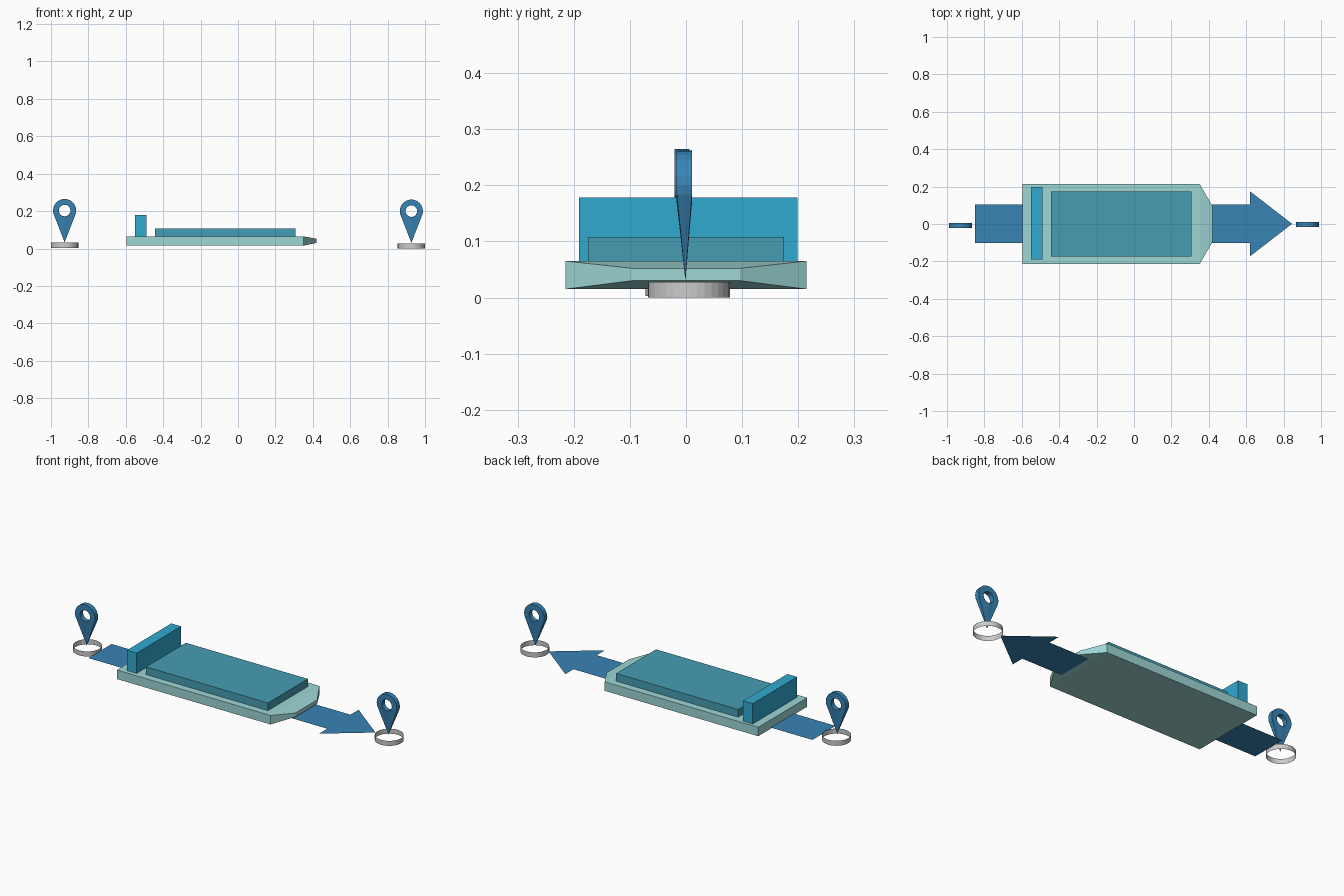
import bpy, bmesh, math
from mathutils import Vector

if "Cube" in bpy.data.objects:
    bpy.data.objects.remove(bpy.data.objects["Cube"])


def material(name, r, g, b):
    m = bpy.data.materials.new(name)
    m.diffuse_color = (r, g, b, 1)
    m.use_nodes = True
    m.node_tree.nodes["Principled BSDF"].inputs["Base Color"].default_value = m.diffuse_color
    return m


def finish(name, bm, mat=None, recalc=True):
    if recalc:
        bmesh.ops.recalc_face_normals(bm, faces=bm.faces)
    me = bpy.data.meshes.new(name)
    bm.to_mesh(me)
    bm.free()
    ob = bpy.data.objects.new(name, me)
    bpy.context.collection.objects.link(ob)
    if mat:
        me.materials.append(mat)
    return ob


def box(name, x0, x1, y0, y1, z0, z1, mat):
    bm = bmesh.new()
    bmesh.ops.create_cube(bm, size=1)
    for v in bm.verts:
        v.co = ((x0 + x1) / 2 + v.co.x * (x1 - x0),
                (y0 + y1) / 2 + v.co.y * (y1 - y0),
                (z0 + z1) / 2 + v.co.z * (z1 - z0))
    return finish(name, bm, mat)


def hull(mat):
    # three rectangular sections: stern, shoulder and narrowed nose
    bm = bmesh.new()
    sections = []
    for x, w, z0, z1 in ((-0.595, 0.215, 0.015, 0.065),
                         (0.35, 0.215, 0.015, 0.065),
                         (0.42, 0.096, 0.03, 0.052)):
        sections.append([bm.verts.new(p) for p in
                         ((x, -w, z0), (x, w, z0), (x, w, z1), (x, -w, z1))])
    for a, b in zip(sections, sections[1:]):
        for i in range(4):
            j = (i + 1) % 4
            bm.faces.new((a[i], a[j], b[j], b[i]))
    bm.faces.new(sections[0])
    bm.faces.new(sections[-1])
    return finish("deck", bm, mat)


def arrow(mat):
    # flat arrow running under the deck
    bm = bmesh.new()
    half = [(-0.85, 0.102), (0.62, 0.102), (0.62, 0.174)]
    outline = [(x, -y) for x, y in half] + [(0.845, 0)] + half[::-1]
    bm.faces.new([bm.verts.new((x, y + 0.001, 0.02)) for x, y in outline])
    return finish("direction_arrow", bm, mat, recalc=False)


def pin(name, x, y, dz, mat, n=24):
    # pierced disc whose lower rim is gathered into one sharp tip
    centre, tip = 0.2 + dz, Vector((x, y + 0.002, 0.03 + dz))
    bm = bmesh.new()
    rings = []
    for r, side in ((0.031, -1), (0.062, -1), (0.062, 1), (0.031, 1)):
        ring = []
        for i in range(n):
            a = math.tau * i / n
            p = Vector((x + r * math.cos(a), y + side * 0.0135,
                        centre + r * math.sin(a)))
            if r > 0.05 and math.sin(a) < -0.4:
                p = tip
            ring.append(bm.verts.new(p))
        rings.append(ring)
    for k in range(4):
        a, b = rings[k], rings[(k + 1) % 4]
        for i in range(n):
            j = (i + 1) % n
            bm.faces.new((a[i], a[j], b[j], b[i]))
    bmesh.ops.remove_doubles(bm, verts=bm.verts, dist=1e-5)
    return finish(name, bm, mat)


def base_ring(name, x, y, dz):
    # thin open band around the foot of a pin
    bm = bmesh.new()
    bmesh.ops.create_cone(bm, cap_ends=False, segments=32, radius1=0.073,
                          radius2=0.073, depth=0.028)
    bmesh.ops.translate(bm, verts=bm.verts, vec=(x, y, 0.014 + dz))
    return finish(name, bm)


blue = material("blue", 0.04, 0.23, 0.46)
pale = material("pale_teal", 0.34, 0.68, 0.66)
teal = material("teal", 0.06, 0.34, 0.45)
cyan = material("cyan", 0.03, 0.40, 0.63)

# Vehicle platform and its raised parts
hull(pale)
box("cargo_panel", -0.443, 0.307, -0.175, 0.175, 0.065, 0.108, teal)
box("bulkhead", -0.55, -0.49, -0.191, 0.199, 0.065, 0.178, cyan)
arrow(blue)

# Start and end markers
for label, x, y, dz in (("start", -0.927, -0.004, 0.003),
                        ("end", 0.927, 0.0, 0.0)):
    pin(label + "_pin", x, y - 0.003, dz, blue)
    base_ring(label + "_ring", x, y + 0.005, dz)
